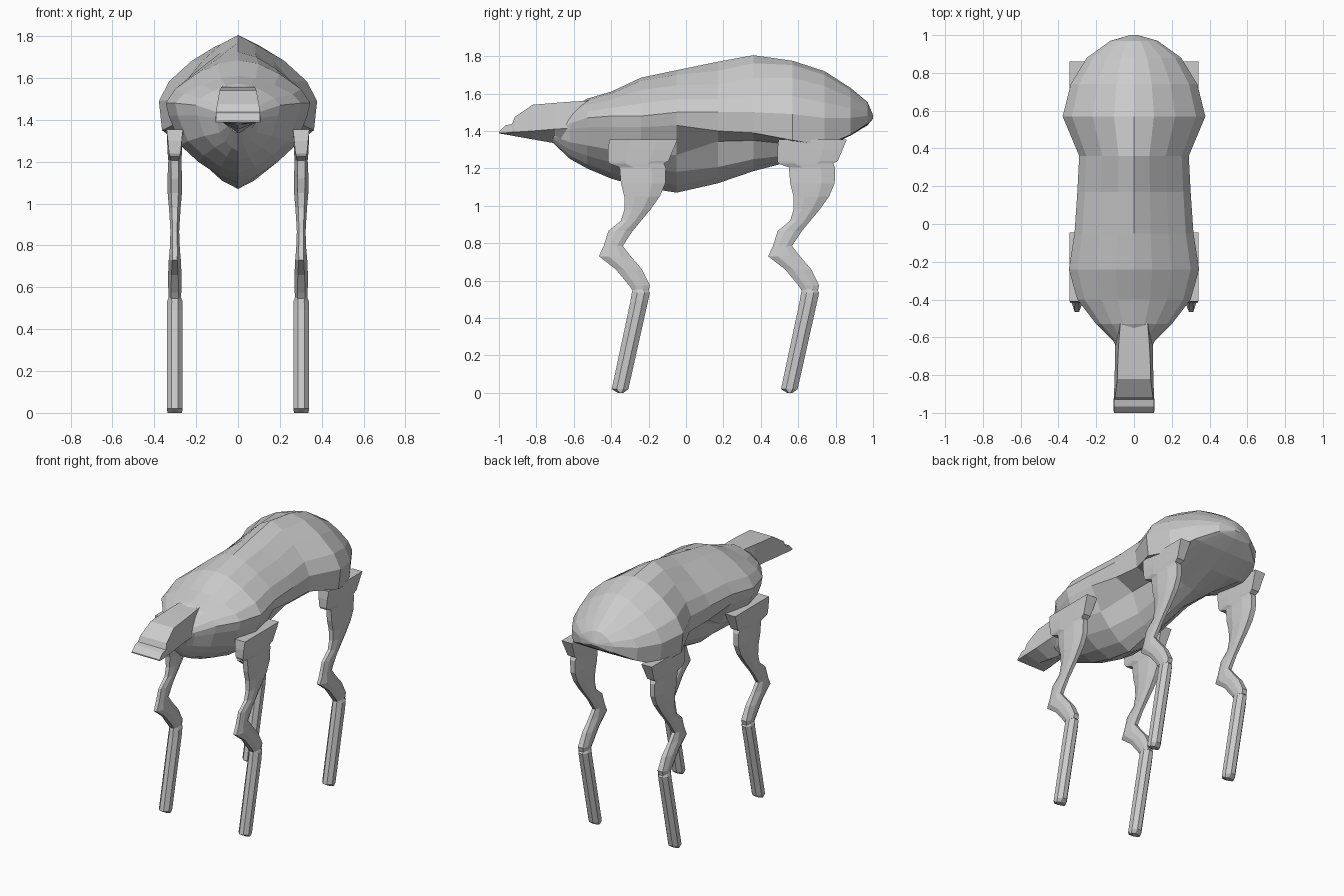
import bpy, bmesh

grey = bpy.data.materials.new("light grey")
grey.diffuse_color = (0.6, 0.6, 0.6, 1)


def loft(name, rings):
    """Skin a list of equal-length point rings and close both ends."""
    bm = bmesh.new()
    loops = [[bm.verts.new(p) for p in r] for r in rings]
    n = len(loops[0])
    for a, b in zip(loops, loops[1:]):
        for i in range(n):
            j = (i + 1) % n
            bm.faces.new((a[i], a[j], b[j], b[i]))
    bm.faces.new(loops[0])
    bm.faces.new(loops[-1])
    bmesh.ops.remove_doubles(bm, verts=bm.verts, dist=0.0005)
    bmesh.ops.recalc_face_normals(bm, faces=bm.faces)
    mesh = bpy.data.meshes.new(name)
    bm.to_mesh(mesh)
    bm.free()
    mesh.materials.append(grey)
    obj = bpy.data.objects.new(name, mesh)
    bpy.context.collection.objects.link(obj)
    return obj


# Body: y, ridge z, half width, widest z, rim z, keel z, belly width, waist pinch
body = [
    (-0.71, 1.45, 0.06, 1.42, 1.40, 1.335, 1, 0),
    (-0.62, 1.52, 0.11, 1.44, 1.41, 1.25, 1, 0),
    (-0.53, 1.572, 0.20, 1.47, 1.42, 1.20, 1, 0),
    (-0.40, 1.61, 0.30, 1.48, 1.42, 1.145, 1, 0),
    (-0.24, 1.685, 0.345, 1.48, 1.42, 1.10, 1, 0),
    (-0.05, 1.725, 0.315, 1.50, 1.43, 1.07, 0.9, 0.03),
    (0.17, 1.77, 0.30, 1.50, 1.40, 1.12, 0.65, 0.1),
    (0.36, 1.805, 0.29, 1.50, 1.39, 1.185, 0.65, 0.06),
    (0.57, 1.775, 0.378, 1.49, 1.35, 1.24, 0.7, 0),
    (0.74, 1.72, 0.335, 1.47, 1.32, 1.31, 0.9, 0),
    (0.88, 1.63, 0.25, 1.47, 1.38, 1.375, 1, 0),
    (0.97, 1.555, 0.125, 1.48, 1.44, 1.43, 1, 0),
    (1.00, 1.485, 0.02, 1.48, 1.47, 1.465, 1, 0),
]


def body_ring(y, top, w, mid, rim, keel, k, pinch):
    # back and flank, dented where the waist is pinched
    half = [(f * w, mid + (h - d * pinch) * (top - mid))
            for f, h, d in ((0.28, 0.92, 1), (0.58, 0.68, 1.3), (0.87, 0.33, 0.7), (1, 0, 0))]
    half.append((0.96 * w, rim))
    # belly, recessed under the rim where it is narrow
    recess = 0.44 if k > 0.8 else 0.2
    half += [(f * w * k, rim + h * (keel - rim))
             for f, h in ((0.8, recess), (0.55, 0.69), (0.27, 0.89))]
    return ([(0, y, top)] + [(x, y, z) for x, z in half] + [(0, y, keel)]
            + [(-x, y, z) for x, z in reversed(half)])


loft("body", [body_ring(*s) for s in body])

# Head: y, top z, side bottom z, keel z, top half width, bottom half width
head = [
    (-1.00, 1.395, 1.388, 1.387, 0.105, 0.107),
    (-0.965, 1.43, 1.39, 1.381, 0.105, 0.108),
    (-0.93, 1.437, 1.393, 1.375, 0.105, 0.108),
    (-0.915, 1.475, 1.394, 1.372, 0.10, 0.106),
    (-0.82, 1.54, 1.40, 1.355, 0.088, 0.103),
    (-0.70, 1.55, 1.41, 1.334, 0.085, 0.10),
    (-0.62, 1.556, 1.415, 1.255, 0.08, 0.10),
    (-0.50, 1.563, 1.42, 1.25, 0.07, 0.09),
]
loft("head", [[(-a, y, t), (a, y, t), (b, y, s), (0, y, k), (-b, y, s)]
              for y, t, s, k, a, b in head])

# Legs: z, front y, back y, half width, bevel (1 = square corners)
upper_leg = [
    (1.355, -0.41, -0.045, 0.039, 1),
    (1.30, -0.417, -0.068, 0.037, 0.9),
    (1.24, -0.417, -0.093, 0.034, 0.8),
    (1.225, -0.41, -0.118, 0.033, 0.7),
    (1.205, -0.355, -0.108, 0.031, 0.6),
    (1.12, -0.348, -0.11, 0.035, 0.5),
    (1.05, -0.33, -0.14, 0.034, 0.5),
    (0.98, -0.33, -0.19, 0.028, 0.5),
    (0.92, -0.348, -0.24, 0.024, 0.5),
    (0.865, -0.415, -0.285, 0.021, 0.5),
    (0.785, -0.44, -0.338, 0.024, 0.5),
    (0.73, -0.466, -0.295, 0.029, 0.4),
    (0.66, -0.375, -0.235, 0.032, 0.5),
    (0.575, -0.305, -0.193, 0.031, 0.6),
    (0.545, -0.285, -0.20, 0.028, 0.6),
]
lower_leg = [
    (0.555, -0.285, -0.21, 0.028, 0.6),
    (0.535, -0.29, -0.193, 0.036, 0.4),
    (0.49, -0.297, -0.203, 0.038, 0.4),
    (0.02, -0.397, -0.308, 0.038, 0.4),
    (0.00, -0.365, -0.335, 0.034, 0.4),
]


def leg_ring(cx, dy, z, front, back, w, bevel):
    a, b = front + dy, back + dy
    c, d, t = a + 0.3 * (b - a), a + 0.7 * (b - a), w * bevel
    return [(cx + x, y, z) for x, y in
            ((-t, a), (t, a), (w, c), (w, d), (t, b), (-t, b), (-w, d), (-w, c))]


for place, dy in (("front", 0), ("back", 0.905)):
    for side, cx in (("left", 0.302), ("right", -0.302)):
        for part, rows in (("upper", upper_leg), ("lower", lower_leg)):
            loft(f"{place}_{side}_{part}_leg", [leg_ring(cx, dy, *r) for r in rows])
